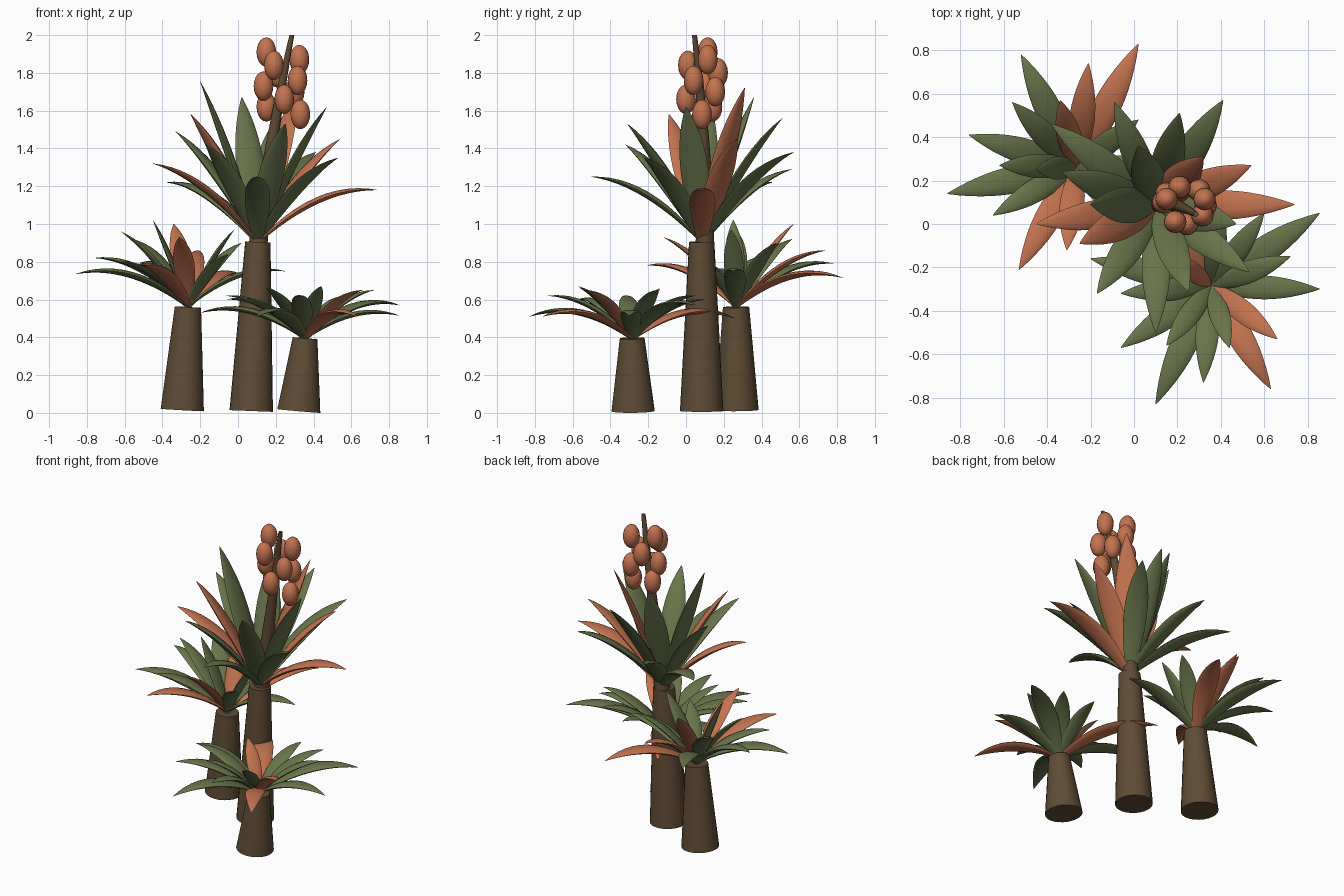
import bpy
import bmesh
import math
from mathutils import Vector, Matrix

cube = bpy.data.objects.get("Cube")
if cube:
    bpy.data.objects.remove(cube, do_unlink=True)


def make_material(name, colour):
    material = bpy.data.materials.new(name)
    material.use_nodes = True
    material.diffuse_color = (*colour, 1)
    material.node_tree.nodes["Principled BSDF"].inputs["Base Color"].default_value = (*colour, 1)
    return material


BARK = make_material("brown bark", (0.115, 0.071, 0.035))
GREEN = make_material("leaf green", (0.14, 0.175, 0.068))
ORANGE = make_material("burnt orange", (0.54, 0.17, 0.08))


def finish(bm, name, material, sharp_angle):
    """Turn a bmesh into a smooth shaded object with one colour."""
    bmesh.ops.recalc_face_normals(bm, faces=bm.faces)
    mesh = bpy.data.meshes.new(name)
    bm.to_mesh(mesh)
    bm.free()
    mesh.materials.append(material)
    obj = bpy.data.objects.new(name, mesh)
    bpy.context.collection.objects.link(obj)
    bpy.ops.object.select_all(action="DESELECT")
    obj.select_set(True)
    bpy.context.view_layer.objects.active = obj
    bpy.ops.object.shade_smooth_by_angle(angle=math.radians(sharp_angle))
    return obj


def bezier(start, control, end, t):
    return start * (1 - t) ** 2 + control * 2 * t * (1 - t) + end * t ** 2


def loft(bm, rings):
    """Skin a list of vertex rings and cap both ends."""
    for lower, upper in zip(rings, rings[1:]):
        count = len(lower)
        for i in range(count):
            j = (i + 1) % count
            bm.faces.new((lower[i], lower[j], upper[j], upper[i]))
    bm.faces.new(rings[0][::-1])
    bm.faces.new(rings[-1])


def circle(count):
    return [(math.cos(math.tau * i / count), math.sin(math.tau * i / count)) for i in range(count)]


def add_trunk(name, base, top, base_radius, top_radius):
    base, top = Vector(base), Vector(top)
    axis = top - base
    turn = axis.to_track_quat("Z", "Y").to_matrix().to_4x4()
    bm = bmesh.new()
    bmesh.ops.create_cone(bm, cap_ends=True, segments=24, radius1=base_radius,
                          radius2=top_radius, depth=axis.length,
                          matrix=Matrix.Translation((base + top) / 2) @ turn)
    finish(bm, name, BARK, 40)


def add_leaf(bm, start, tip, steps=12):
    """Fleshy pointed blade that leaves the crown steeply and bends outwards."""
    reach = Vector((tip.x - start.x, tip.y - start.y, 0))
    control = (start + tip) / 2 + Vector((0, 0, 0.27 * reach.length))
    half_width = 0.018 + 0.072 * (tip - start).length
    side = Vector((-reach.y, reach.x, 0)).normalized()
    rings = []
    for k in range(steps + 1):
        t = k / steps
        centre = bezier(start, control, tip, t)
        tangent = ((control - start) * (1 - t) + (tip - control) * t).normalized()
        normal = tangent.cross(side) * 0.27
        width = half_width * max(0.03, math.sin(math.pi * (0.08 + 0.92 * t)) ** 0.85)
        rings.append([bm.verts.new(centre + (side * u + normal * v) * width)
                      for u, v in circle(10)])
    loft(bm, rings)


def add_crown(name, start, green_tips, orange_tips):
    for label, material, tips in (("green", GREEN, green_tips), ("orange", ORANGE, orange_tips)):
        bm = bmesh.new()
        for tip in tips:
            add_leaf(bm, Vector(start), Vector(tip))
        finish(bm, f"{name}_{label}_leaves", material, 75)


# Tall plant
add_trunk("tall_trunk", (0.07, 0.083, 0.01), (0.105, 0.083, 0.905), 0.115, 0.067)
add_crown("tall", (0.105, 0.085, 0.9),
          [(.41, .57, 1.38), (.21, .51, 1.56), (-.09, .56, 1.29), (-.38, .46, 1.22),
           (-.33, .24, 1.49), (-.2, .09, 1.755), (.02, .36, 1.67), (.47, 0, 1.62),
           (.53, -.22, 1.35), (.25, -.31, 1.53), (.1, -.5, 1.25), (-.17, -.32, 1.42)],
          [(.74, .09, 1.18), (.54, .27, 1.45), (.32, .31, 1.72), (-.45, 0, 1.32),
           (-.25, -.09, 1.58)])

# Medium plant
add_trunk("medium_trunk", (-.295, .27, .015), (-.265, .265, .56), 0.115, 0.07)
add_crown("medium", (-.265, .265, .56),
          [(-.52, .78, .79), (-.56, .56, .92), (-.76, .41, .82), (-.86, .14, .735),
           (-.65, .04, .8), (-.62, .27, .96), (-.45, .25, 1.02), (-.02, .24, .97),
           (.25, .25, .75), (.02, .48, .9), (-.05, .03, .84)],
          [(-.34, .57, 1), (-.21, .74, .86), (.02, .83, .715), (-.53, -.21, .78),
           (-.31, -.12, .93)])

# Short plant
add_trunk("short_trunk", (.322, -.28, .01), (.355, -.285, .395), 0.115, 0.066)
add_crown("short", (.355, -.285, .39),
          [(.855, .05, .57), (.855, -.3, .515), (.72, -.15, .65), (.6, .05, .62),
           (.44, -.57, .67), (.32, -.73, .62), (.1, -.83, .51), (.15, -.56, .66),
           (-.06, -.57, .6), (-.06, -.32, .62), (-.2, -.16, .53), (.4, .1, .6)],
          [(.66, -.53, .65), (.63, -.76, .51), (.03, .26, .5), (.17, -.14, .66)])

# Flower stalk: a tapering bent tube
bm = bmesh.new()
rings = []
for k in range(9):
    t = k / 8
    centre = bezier(Vector((.105, .1, .88)), Vector((.17, .11, 1.45)), Vector((.285, .045, 2)), t)
    radius = 0.05 - 0.037 * t
    rings.append([bm.verts.new(centre + Vector((u, v, 0)) * radius) for u, v in circle(12)])
loft(bm, rings)
finish(bm, "flower_stalk", BARK, 40)

# Egg-shaped fruit hanging around the stalk
bm = bmesh.new()
for spot in [(.15, .115, 1.91), (.19, .01, 1.84), (.325, .115, 1.87), (.135, .1, 1.73),
             (.315, .04, 1.76), (.245, 0, 1.66), (.33, .085, 1.58), (.15, .14, 1.62),
             (.21, .17, 1.8), (.3, .155, 1.7)]:
    bmesh.ops.create_uvsphere(bm, u_segments=16, v_segments=10, radius=1,
                              matrix=Matrix.Translation(spot) @ Matrix.Diagonal((.052, .052, .078, 1)))
finish(bm, "fruit_cluster", ORANGE, 60)
